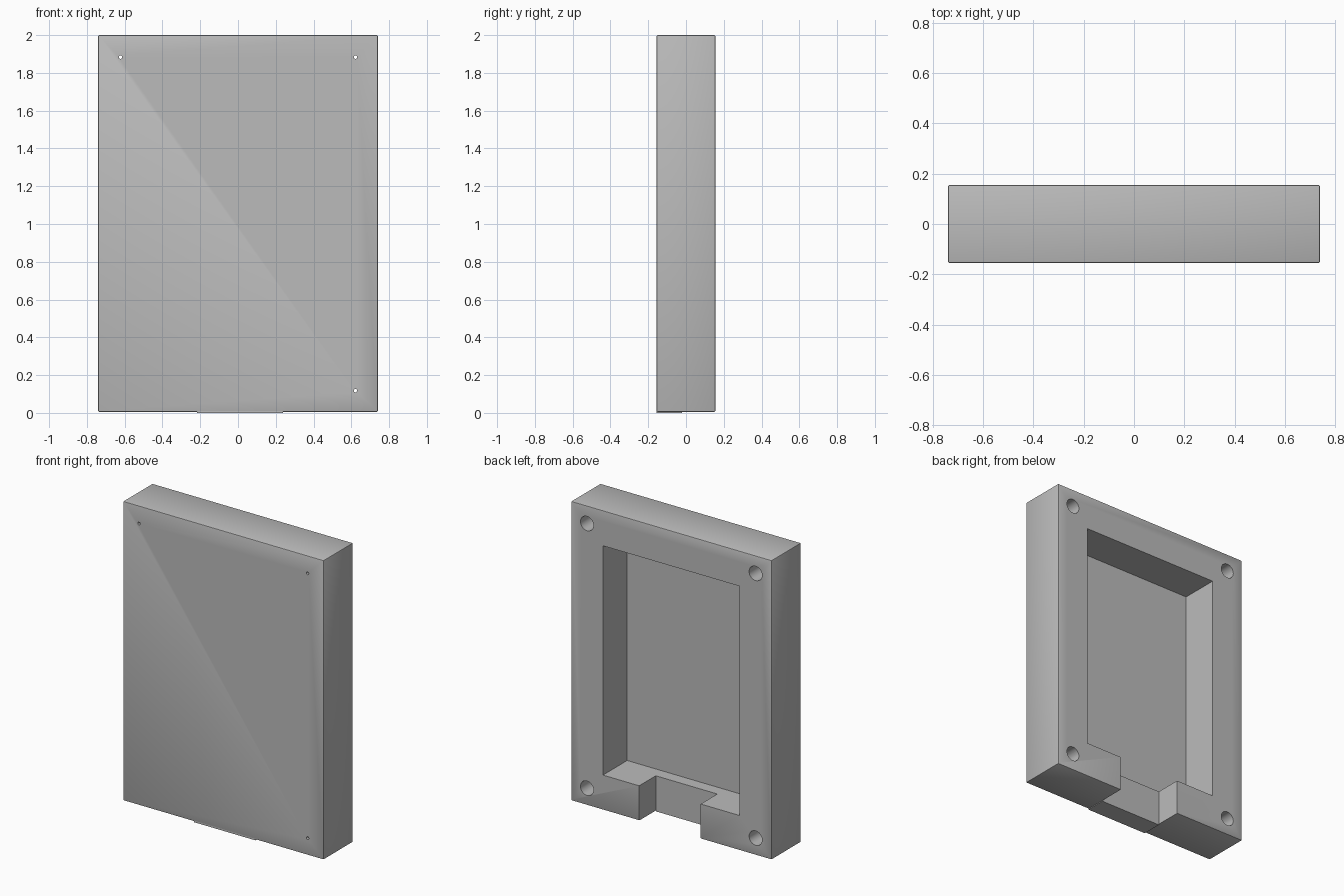
import bpy
import math

W, D, H = 1.48, 0.31, 2.0      # overall width, depth, height
BACK = D / 2
LIP = 0.005                    # base plate tab drop below the frame

cube = bpy.data.objects.get("Cube")
if cube:
    bpy.data.objects.remove(cube, do_unlink=True)

grey = bpy.data.materials.new("plain grey")
grey.use_nodes = True
grey.diffuse_color = (0.5, 0.5, 0.5, 1)
grey.node_tree.nodes["Principled BSDF"].inputs["Base Color"].default_value = (0.5, 0.5, 0.5, 1)


def box(name, x, y, z):
    """Box from (min, max) ranges."""
    size = [r[1] - r[0] for r in (x, y, z)]
    centre = [(r[0] + r[1]) / 2 for r in (x, y, z)]
    bpy.ops.mesh.primitive_cube_add(size=1, location=centre)
    ob = bpy.context.object
    ob.name = name
    ob.scale = size
    bpy.ops.object.transform_apply(location=False, rotation=False, scale=True)
    ob.data.materials.append(grey)
    return ob


def hole(name, x, z, radius, y0, y1):
    """Cylinder along y."""
    bpy.ops.mesh.primitive_cylinder_add(vertices=32, radius=radius, depth=y1 - y0,
                                        location=(x, (y0 + y1) / 2, z),
                                        rotation=(math.pi / 2, 0, 0))
    ob = bpy.context.object
    ob.name = name
    ob.data.materials.append(grey)
    return ob


def cut(body, cutter):
    mod = body.modifiers.new(cutter.name, "BOOLEAN")
    mod.operation = "DIFFERENCE"
    mod.solver = "EXACT"
    mod.object = cutter
    bpy.context.view_layer.objects.active = body
    bpy.ops.object.modifier_apply(modifier=mod.name)
    bpy.data.objects.remove(cutter, do_unlink=True)


# Solid block with softly broken edges
case = box("case_shell", (-W / 2, W / 2), (-BACK, BACK), (LIP, H))
bevel = case.modifiers.new("edge", "BEVEL")
bevel.width = 0.006
bevel.segments = 2
bpy.context.view_layer.objects.active = case
bpy.ops.object.modifier_apply(modifier=bevel.name)

# Deep rear pocket and shallower bottom notch
cut(case, box("pocket", (-0.504, 0.504), (-0.1, 0.3), (0.237, 1.766)))
cut(case, box("notch", (-0.217, 0.237), (-0.02, 0.3), (-0.1, 0.4)))

# Corner screw holes, with fine pilot holes through three of them
for x in (-0.622, 0.622):
    for z in (0.118, 1.883):
        cut(case, hole("screw_hole", x, z, 0.048, -0.08, 0.3))
        if x > 0 or z > 1:
            cut(case, hole("pilot_hole", x, z, 0.009, -0.3, 0))

# Tab under the notch
box("notch_tab", (-0.217, 0.237), (-BACK, -0.02), (0, 0.02))

bpy.ops.object.select_all(action="DESELECT")
case.select_set(True)
bpy.context.view_layer.objects.active = case
bpy.ops.object.shade_smooth_by_angle(angle=math.radians(30))
